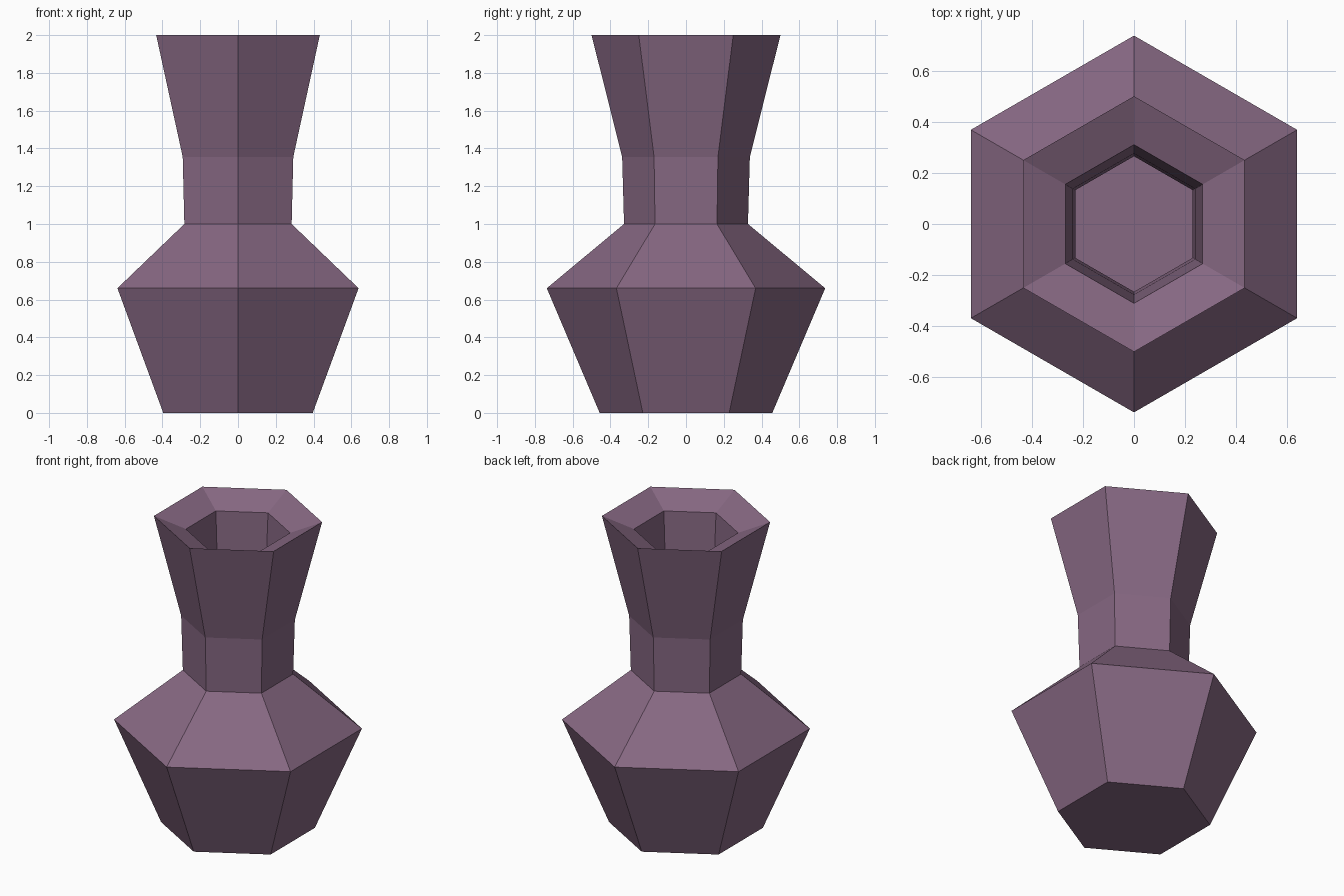
import bpy
import bmesh
import math

if "Cube" in bpy.data.objects:
    bpy.data.objects.remove(bpy.data.objects["Cube"])

SIDES = 6

# One flat colour for the whole vase
plum = bpy.data.materials.new("dusty_plum")
plum.diffuse_color = (0.24, 0.138, 0.225, 1.0)
plum.use_nodes = True
plum.node_tree.nodes["Principled BSDF"].inputs["Base Color"].default_value = plum.diffuse_color

# Profile (corner radius, height): up the outside, over the rim, down the inside
profile = [
    (0.457, 0.0),     # foot
    (0.737, 0.66),    # belly
    (0.328, 1.0),     # shoulder meets neck
    (0.338, 1.355),   # neck
    (0.5, 2.0),       # rim
    (0.31, 1.922),    # funnel lip
    (0.276, 1.355),   # inner neck
    (0.265, 1.0),     # inner throat
    (0.65, 0.66),     # inner belly
    (0.41, 0.07),     # inner floor
]


def ring(bm, radius, z):
    """Hexagon with corners pointing along front and back."""
    return [bm.verts.new((radius * math.sin(2 * math.pi * i / SIDES),
                          -radius * math.cos(2 * math.pi * i / SIDES), z))
            for i in range(SIDES)]


# Vase: skin the hexagon rings, then close the base and the inner floor
bm = bmesh.new()
rings = [ring(bm, r, z) for r, z in profile]
for low, high in zip(rings, rings[1:]):
    for i in range(SIDES):
        j = (i + 1) % SIDES
        bm.faces.new((low[i], low[j], high[j], high[i]))
bm.faces.new(list(reversed(rings[0])))
bm.faces.new(rings[-1])
bmesh.ops.recalc_face_normals(bm, faces=bm.faces)

mesh = bpy.data.meshes.new("vase")
bm.to_mesh(mesh)
bm.free()
mesh.materials.append(plum)
vase = bpy.data.objects.new("vase", mesh)
bpy.context.collection.objects.link(vase)
